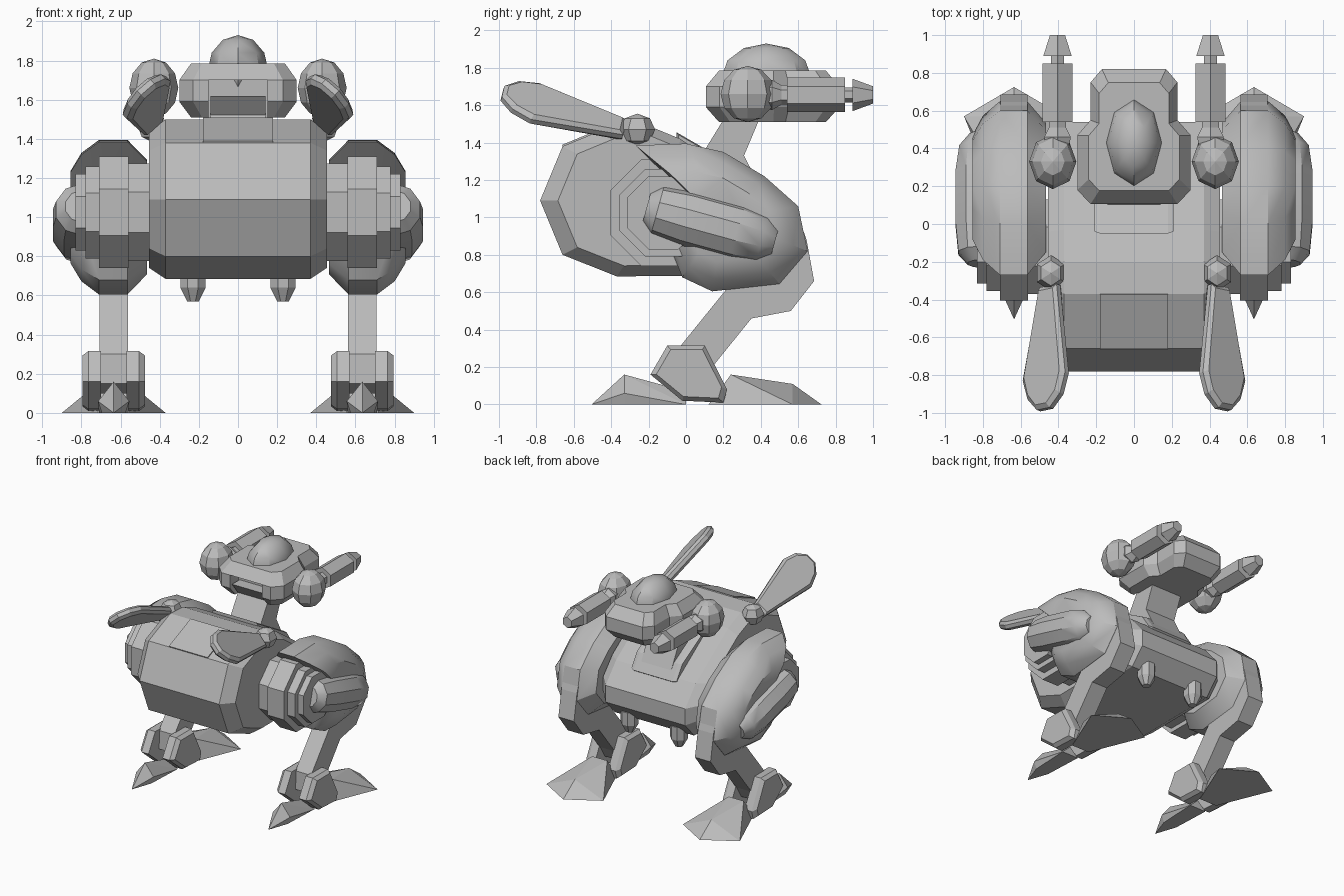
import bpy, bmesh, math
from mathutils import Vector

if "Cube" in bpy.data.objects:
    bpy.data.objects.remove(bpy.data.objects["Cube"])

grey = bpy.data.materials.new("plain grey metal")
grey.diffuse_color = (0.5, 0.5, 0.5, 1)
grey.use_nodes = True
grey.node_tree.nodes["Principled BSDF"].inputs["Base Color"].default_value = grey.diffuse_color


def finish(name, bm, mirror=False, smooth=None):
    bmesh.ops.recalc_face_normals(bm, faces=bm.faces)
    me = bpy.data.meshes.new(name)
    bm.to_mesh(me)
    bm.free()
    me.materials.append(grey)
    ob = bpy.data.objects.new(name, me)
    bpy.context.collection.objects.link(ob)
    if smooth:
        bpy.ops.object.select_all(action='DESELECT')
        ob.select_set(True)
        bpy.context.view_layer.objects.active = ob
        bpy.ops.object.shade_smooth_by_angle(angle=math.radians(smooth))
    if mirror:
        ob.modifiers.new("mirror", 'MIRROR')
    return ob


def loft(name, rings, **kw):
    """Skin equal-length rings of points and cap both ends."""
    bm = bmesh.new()
    vs = [[bm.verts.new(p) for p in r] for r in rings]
    n = len(rings[0])
    for a, b in zip(vs, vs[1:]):
        for i in range(n):
            j = (i + 1) % n
            bm.faces.new((a[i], a[j], b[j], b[i]))
    bm.faces.new(vs[0])
    bm.faces.new(vs[-1])
    return finish(name, bm, **kw)


def slab(name, profile, steps, centre=(0, 0), **kw):
    """Side (y, z) profile spread along x; steps are (x, scale about centre)."""
    cy, cz = centre
    return loft(name, [[(x, cy + (y - cy) * s, cz + (z - cz) * s) for y, z in profile]
                       for x, s in steps], **kw)


def lathe(name, start, direction, steps, sides=8, **kw):
    """Turned part along a direction; steps are (distance, radius)."""
    d = Vector(direction).normalized()
    u = d.cross(Vector((0, 0, 1)) if abs(d.z) < 0.9 else Vector((1, 0, 0))).normalized()
    v = d.cross(u)
    ang = [2 * math.pi * (i + 0.5) / sides for i in range(sides)]
    k = 1 / math.cos(math.pi / sides)
    return loft(name, [[Vector(start) + d * t + (u * math.cos(a) + v * math.sin(a)) * r * k
                        for a in ang] for t, r in steps], **kw)


def hull(name, pts, **kw):
    bm = bmesh.new()
    for p in pts:
        bm.verts.new(p)
    bmesh.ops.convex_hull(bm, input=bm.verts[:])
    return finish(name, bm, **kw)


def ball(name, centre, radii, seg=8, rings=6, **kw):
    bm = bmesh.new()
    bmesh.ops.create_uvsphere(bm, u_segments=seg, v_segments=rings, radius=1)
    for v in bm.verts:
        v.co = Vector([c + r * q for c, r, q in zip(centre, radii, v.co)])
    return finish(name, bm, **kw)


# body: rounded rear, sloping front, chamfered sides
body = [(-.37, .685), (-.66, .80), (-.78, 1.09), (-.66, 1.38), (-.37, 1.50), (-.2, 1.49),
        (-.03, 1.42), (.40, 1.12), (.54, .96), (.54, .82), (.42, .69)]
slab("body", body, [(-.455, .86), (-.37, 1), (.37, 1), (.455, .86)], (-.1, 1.09))
slab("rear_hatch", [(-.66, 1.38), (-.37, 1.5), (-.373, 1.508), (-.663, 1.388)],
     [(-.18, 1), (.18, 1)])

# knobs below the body
lathe("belly_knob", (.23, .42, .75), (0, 0, -1), [(0, .065), (.11, .065), (.18, .03)], mirror=True)

# neck with a wide foot on the body
slab("neck", [(.26, 1.62), (.42, 1.62), (.39, 1.52), (.31, 1.33), (.42, 1.12), (.3, 1.0),
              (.05, 1.25), (.10, 1.36)], [(-.14, 1), (.14, 1)])
slab("neck_rear", [(.12, 1.62), (.30, 1.62), (.30, 1.35), (.10, 1.36), (.2, 1.52)],
     [(-.14, 1), (.14, 1)])
slab("neck_base", [(-.05, 1.455), (.08, 1.38), (.36, 1.22), (.44, 1.10), (.3, 1.0), (-.05, 1.3)],
     [(-.21, .95), (-.18, 1), (.18, 1), (.21, .95)], (.15, 1.2))

# head
half = [(.23, .106), (.30, .18), (.30, .47), (.23, .55), (.23, .75), (.17, .82)]
outline = half + [(-x, y) for x, y in reversed(half)]
head = loft("head", [[(x * s, .46 + (y - .46) * s, z) for x, y in outline]
                     for z, s in [(1.51, .8), (1.59, 1), (1.70, 1), (1.785, .8)]])
notch = slab("notch_cutter", [(0, 1.4), (.22, 1.4), (.22, 1.70), (0, 1.70)], [(-.15, 1), (.15, 1)])
notch.hide_render = True
notch.hide_set(True)
cut = head.modifiers.new("notch", 'BOOLEAN')
cut.operation = 'DIFFERENCE'
cut.object = notch
ball("head_dome", (0, .43, 1.75), (.155, .24, .18), seg=8, rings=6, smooth=40)

# guns on ball mounts
ball("gun_mount", (.43, .33, 1.66), (.125, .145, .15), mirror=True)
lathe("gun", (.405, .40, 1.655), (0, 1, 0),
      [(0, .06), (.06, .07), (.11, .045), (.14, .045), (.14, .08), (.45, .08), (.45, .035),
       (.49, .035), (.49, .075), (.60, .04)], sides=6, mirror=True)

# tilted rear paddles and their joints
long_axis = Vector((.03, -.65, .19)).normalized()
wide_axis = Vector((.73, 0, -.68)).normalized()
wide_axis = (wide_axis - long_axis * wide_axis.dot(long_axis)).normalized()
thick_axis = long_axis.cross(wide_axis)
paddle = [(0, -.06), (0, .06), (.5, .15), (.61, .11), (.68, .04), (.68, -.05), (.61, -.12), (.5, -.15)]
loft("rear_paddle", [[Vector((.445, -.33, 1.47)) + long_axis * (.36 + (l - .36) * s)
                      + wide_axis * w * s * (1 if s == 1 else .9) + thick_axis * t
                      for l, w in paddle]
                     for t, s in [(-.035, .93), (-.015, 1), (.015, 1), (.035, .93)]], mirror=True)
ball("paddle_joint", (.44, -.26, 1.47), (.085, .095, .085), seg=6, rings=4, mirror=True)

# hip hub: stacked octagonal discs
for nm, x0, x1, r in [("hip_axle", .40, .56, .25), ("hip_disc", .56, .71, .285),
                      ("hip_ring", .49, .78, .235), ("hip_cap", .48, .83, .195)]:
    lathe(nm, (x0, -.12, 1.025), (1, 0, 0), [(0, r), (x1 - x0, r)], mirror=True)

# thigh: flat rim with tapered, rounded sides
thigh = [(-.27, 1.385), (.0, 1.395), (.2, 1.35), (.42, 1.22), (.6, 1.06), (.65, .82), (.5, .645),
         (.14, .605), (-.02, .68), (-.12, .93), (-.05, 1.17)]
slab("thigh", thigh, [(.465, .74), (.565, 1), (.71, 1), (.80, .83), (.855, .6)], (.2, 1.0),
     mirror=True, smooth=32)
lathe("thigh_pod", (.80, -.21, 1.055), (0, .62, -.17),
      [(0, .08), (.06, .13), (.22, .145), (.5, .145), (.64, .125), (.71, .07)],
      sides=10, mirror=True, smooth=32)

# shin with bent knee
slab("shin", [(-.04, .3), (.30, .72), (.3, .9), (.62, .95), (.645, .88), (.685, .66), (.56, .5),
              (.35, .46), (.14, .2), (.08, .1), (-.05, .15)], [(.563, 1), (.708, 1)], mirror=True)

# ankle plates on both sides of the shin
ankle = [(-.19, .16), (-.10, .315), (.10, .315), (.22, .08), (.20, .01), (-.02, .02)]
slab("ankle_outer", ankle, [(.70, 1), (.765, 1), (.795, .85)], (.02, .17), mirror=True)
slab("ankle_inner", ankle, [(.475, .85), (.505, 1), (.57, 1)], (.02, .17), mirror=True)

# toes
c = .635
hull("front_toe", [(c - .08, .12, 0), (c + .08, .12, 0), (c - .265, .57, 0), (c + .265, .57, 0),
                   (c, .725, 0), (c - .07, .24, .16), (c + .07, .24, .16), (c, .57, .11)], mirror=True)
hull("rear_toe", [(c - .075, 0, 0), (c + .075, 0, 0), (c - .08, -.33, .06), (c + .08, -.33, .06),
                  (c - .06, -.33, 0), (c + .06, -.33, 0),
                  (c, -.505, 0), (c, -.33, .16), (c, 0, .07)], mirror=True)
